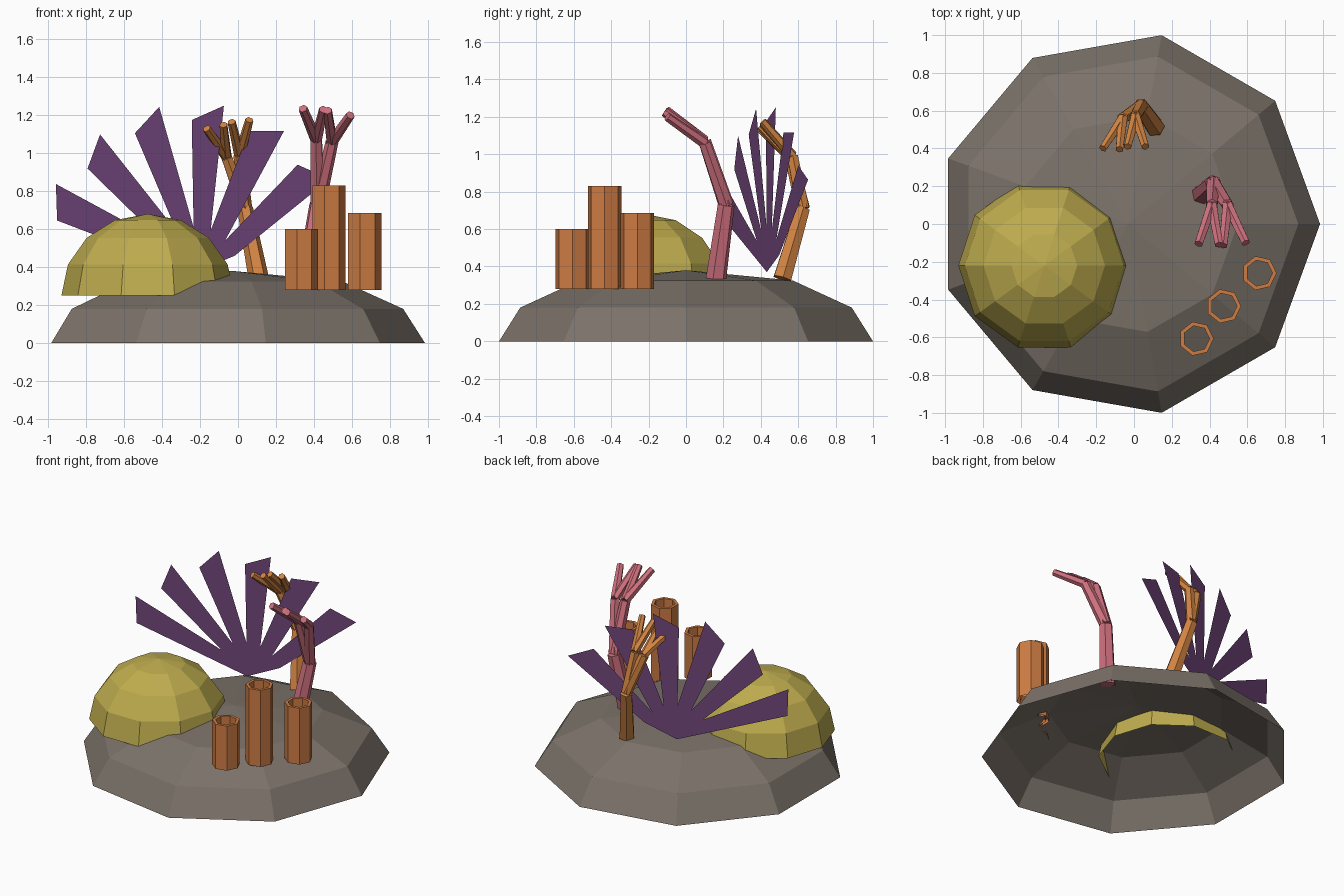
import bpy, bmesh, math
from mathutils import Vector

if "Cube" in bpy.data.objects:
    bpy.data.objects.remove(bpy.data.objects["Cube"])


def material(name, srgb):
    m = bpy.data.materials.new(name)
    lin = [((c / 255 + 0.055) / 1.055) ** 2.4 for c in srgb]
    m.diffuse_color = (*lin, 1)
    m.use_nodes = True
    m.node_tree.nodes["Principled BSDF"].inputs["Base Color"].default_value = m.diffuse_color
    return m


ROCK = material("rock grey", (124, 115, 106))
YELLOW = material("coral yellow", (190, 172, 78))
PURPLE = material("fan purple", (112, 70, 122))
ORANGE = material("branch orange", (210, 132, 66))
TUBE = material("tube orange", (206, 124, 68))
PINK = material("coral pink", (206, 112, 126))


def finish(bm, name, mat):
    me = bpy.data.meshes.new(name)
    bm.normal_update()
    bm.to_mesh(me)
    bm.free()
    me.materials.append(mat)
    ob = bpy.data.objects.new(name, me)
    bpy.context.collection.objects.link(ob)
    return ob


def lathe(name, mat, x, y, profile, sides):
    """Turn (radius, z) points around a vertical axis; radius 0 is a tip."""
    bm = bmesh.new()
    rings = []
    for r, z in profile:
        n = sides if r > 0 else 1
        rings.append([bm.verts.new((x + r * math.cos(math.tau * i / sides),
                                    y + r * math.sin(math.tau * i / sides), z))
                      for i in range(n)])
    for a, b in zip(rings, rings[1:]):
        for i in range(sides):
            j = (i + 1) % sides
            if len(b) == 1:
                bm.faces.new((a[i], a[j], b[0]))
            else:
                bm.faces.new((a[i], a[j], b[j], b[i]))
    return finish(bm, name, mat)


def add_limb(bm, p, q, r1, r2, sides=6):
    """Tapered capped cylinder from p to q."""
    p, q = Vector(p), Vector(q)
    d = q - p
    mat = d.to_track_quat('Z', 'Y').to_matrix().to_4x4()
    mat.translation = (p + q) / 2
    bmesh.ops.create_cone(bm, cap_ends=True, segments=sides, radius1=r1,
                          radius2=r2, depth=d.length, matrix=mat)


def branch_coral(name, mat, base, fork, joints, tips, radii):
    bm = bmesh.new()
    add_limb(bm, base, fork, radii[0], radii[1])
    for k, joint in enumerate(joints):
        add_limb(bm, fork, joint, radii[1] * 0.9, radii[2])
        for tip in tips[2 * k:2 * k + 2]:
            add_limb(bm, joint, tip, radii[2] * 0.9, radii[3])
    return finish(bm, name, mat)


# Hollow rock mound
lathe("rock_base", ROCK, -0.03, 0,
      [(1.015, 0), (0.9, 0.18), (0.58, 0.325), (0, 0.38)], 9)

# Open half-dome boulder coral
dome = [(0.455 * math.cos(math.radians(22.5 * i)),
         0.25 + 0.43 * math.sin(math.radians(22.5 * i))) for i in range(4)]
lathe("dome_coral", YELLOW, -0.475, -0.22, dome + [(0, 0.68)], 10)

# Tube sponges, open at the top
for i, (x, y, top) in enumerate([(0.33, -0.607, 0.60), (0.475, -0.435, 0.83),
                                 (0.663, -0.26, 0.685)]):
    lathe(f"tube_sponge_{i + 1}", TUBE, x, y,
          [(0.092, 0.28), (0.092, top), (0.07, top), (0.07, 0.28)], 7)

# Flat sea fan: six blades sharing one root, in a turned vertical plane
bm = bmesh.new()
turn = math.radians(17.2)


def fan_point(r, deg):
    u, h = r * math.cos(math.radians(deg)), r * math.sin(math.radians(deg))
    return bm.verts.new((-0.23 + u * math.cos(turn),
                         0.432 + u * math.sin(turn), 0.37 + h))


root = fan_point(0, 0)
start = fan_point(0.24, 160)
for i in range(6):
    a = 160 - 23 * i
    left, right = fan_point(0.805, a), fan_point(0.895, a - 11.5)
    valley = fan_point(0.24, a - 23)
    bm.faces.new((start, left, right, valley))
    bm.faces.new((root, start, valley))
    start = valley
finish(bm, "sea_fan", PURPLE)

# Branching corals
branch_coral("pink_branch_coral", PINK, (0.36, 0.16, 0.33), (0.42, 0.215, 0.73),
             [(0.412, 0.10, 1.07), (0.495, 0.10, 1.06)],
             [(0.342, -0.105, 1.235), (0.45, -0.11, 1.23),
              (0.472, -0.115, 1.225), (0.592, -0.10, 1.20)],
             (0.056, 0.046, 0.034, 0.024))
branch_coral("orange_branch_coral", ORANGE, (0.11, 0.515, 0.335), (0.037, 0.625, 0.71),
             [(-0.06, 0.56, 0.98), (0.008, 0.57, 0.99)],
             [(-0.165, 0.40, 1.13), (-0.077, 0.395, 1.15),
              (-0.034, 0.41, 1.165), (0.06, 0.41, 1.175)],
             (0.054, 0.042, 0.032, 0.022))
